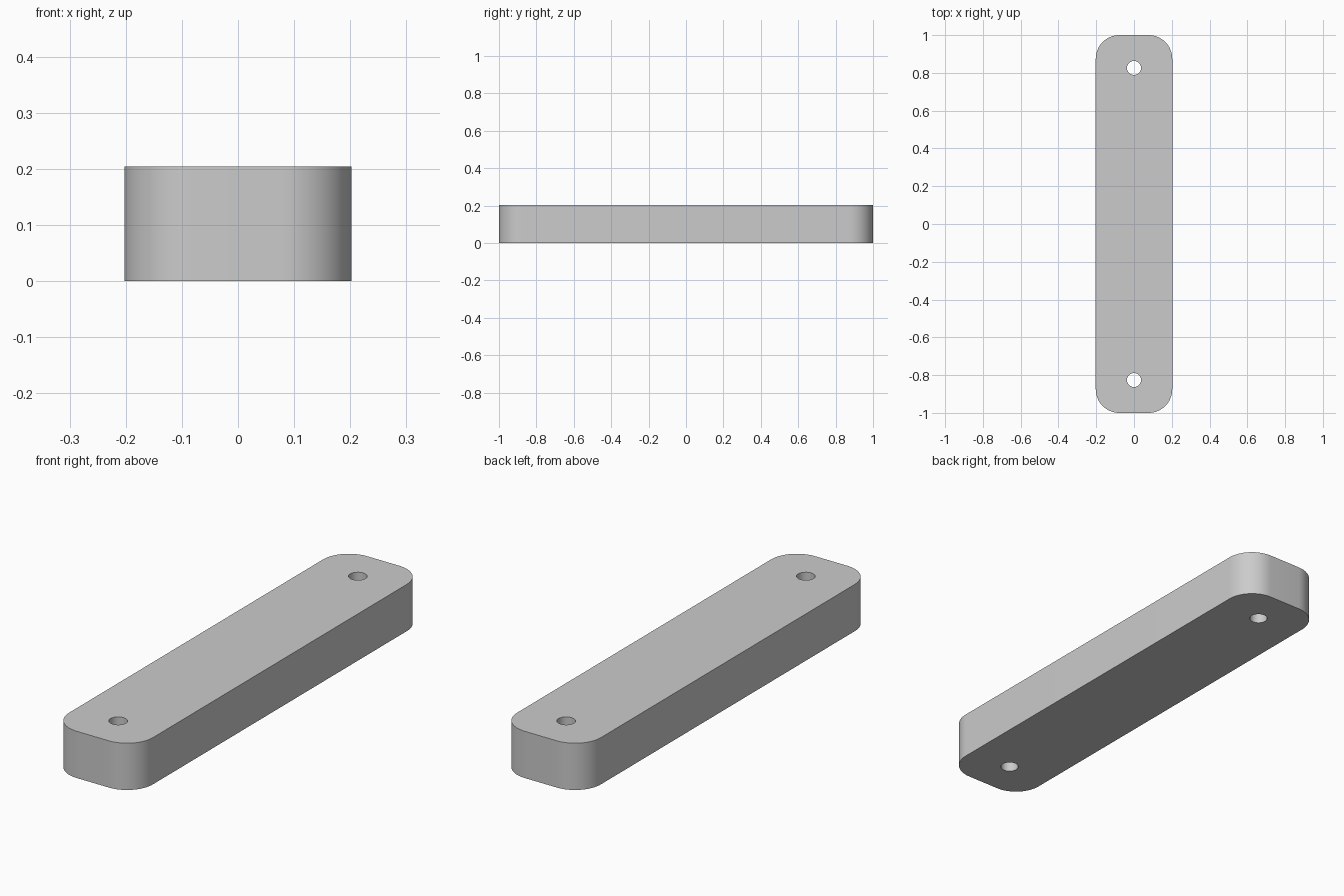
import bpy, bmesh
from math import pi, sin, cos, radians

if "Cube" in bpy.data.objects:
    bpy.data.objects.remove(bpy.data.objects["Cube"])

W, L, H = 0.405, 2.0, 0.204      # bar width, length, height
R = 0.125                        # corner radius
HOLE_R, HOLE_Y = 0.037, 0.826    # mounting holes


def prism(name, outline, z0, z1):
    """Extrude a closed xy outline from z0 to z1."""
    bm = bmesh.new()
    face = bm.faces.new([bm.verts.new((x, y, z0)) for x, y in outline])
    new = bmesh.ops.extrude_face_region(bm, geom=[face])["geom"]
    bmesh.ops.translate(bm, vec=(0, 0, z1 - z0),
                        verts=[v for v in new if isinstance(v, bmesh.types.BMVert)])
    bmesh.ops.recalc_face_normals(bm, faces=bm.faces)
    mesh = bpy.data.meshes.new(name)
    bm.to_mesh(mesh)
    bm.free()
    ob = bpy.data.objects.new(name, mesh)
    bpy.context.collection.objects.link(ob)
    return ob


def arc(cx, cy, r, start, sweep, n):
    return [(cx + r * cos(start + sweep * i / n), cy + r * sin(start + sweep * i / n))
            for i in range(n + 1)]


# Bar with rounded vertical corners
outline = []
for k, (sx, sy) in enumerate([(1, 1), (-1, 1), (-1, -1), (1, -1)]):
    outline += arc(sx * (W / 2 - R), sy * (L / 2 - R), R, k * pi / 2, pi / 2, 16)
bar = prism("mounting_bar", outline, 0, H)

# Through holes near both ends
for side, y in (("front", -HOLE_Y), ("back", HOLE_Y)):
    cutter = prism(side + "_hole_cutter", arc(0, y, HOLE_R, 0, 2 * pi, 48)[:-1], -0.1, H + 0.1)
    cutter.hide_render = True
    mod = bar.modifiers.new(side + "_hole", 'BOOLEAN')
    mod.operation = 'DIFFERENCE'
    mod.solver = 'EXACT'
    mod.object = cutter
    bpy.context.view_layer.objects.active = bar
    bpy.ops.object.modifier_apply(modifier=mod.name)
    bpy.data.objects.remove(cutter)

# Smooth the rounded walls, keep the rims sharp
bpy.ops.object.select_all(action='DESELECT')
bar.select_set(True)
bpy.context.view_layer.objects.active = bar
bpy.ops.object.shade_smooth_by_angle(angle=radians(30))
